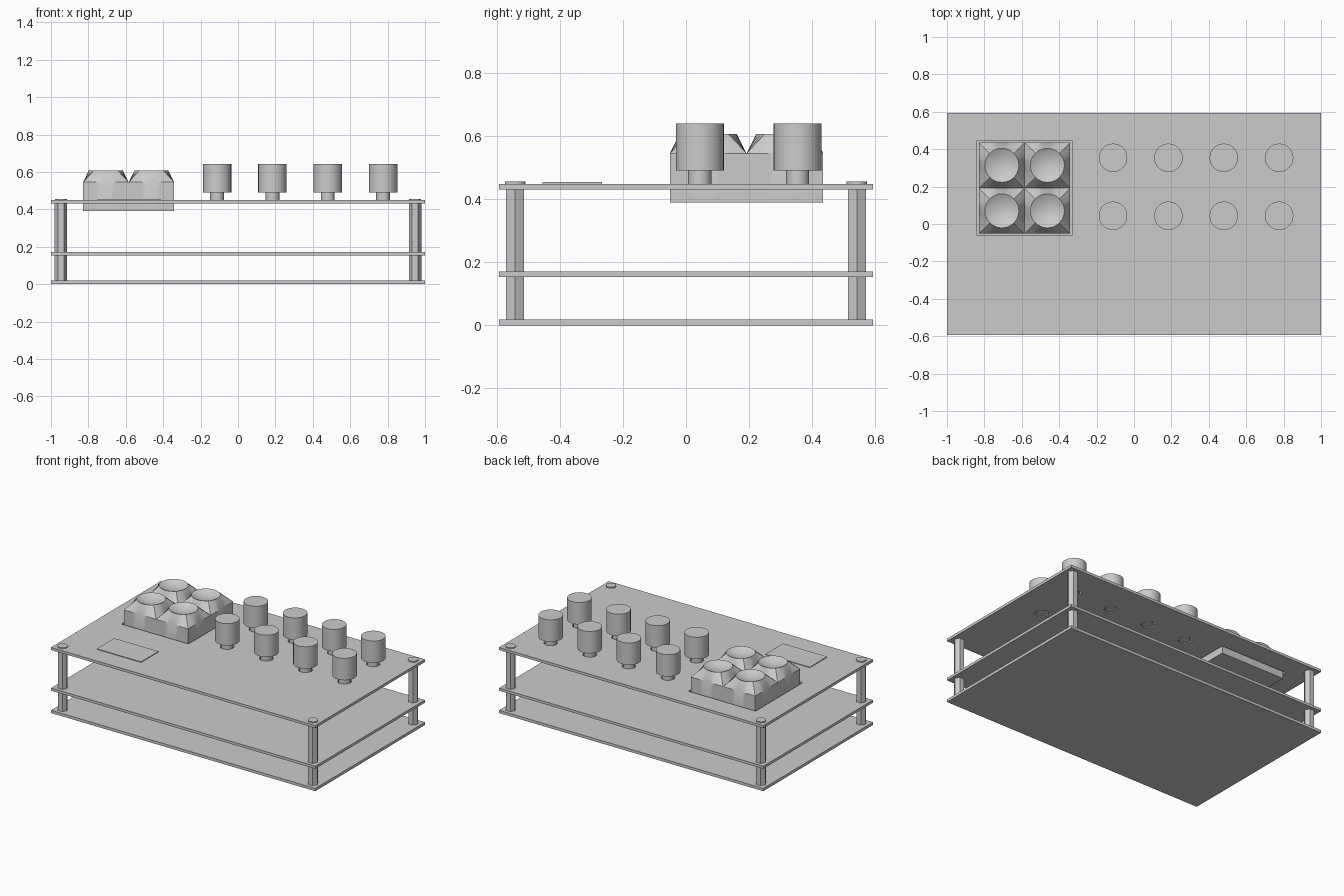
import bpy, bmesh
from math import cos, sin, pi, radians

old = bpy.data.objects.get("Cube")
if old:
    bpy.data.objects.remove(old, do_unlink=True)

grey = bpy.data.materials.new("plain grey")
grey.use_nodes = True
grey.diffuse_color = (0.6, 0.6, 0.6, 1)
grey.node_tree.nodes["Principled BSDF"].inputs["Base Color"].default_value = grey.diffuse_color


def finish(name, bm, smooth=False):
    bmesh.ops.recalc_face_normals(bm, faces=bm.faces)
    mesh = bpy.data.meshes.new(name)
    bm.to_mesh(mesh)
    bm.free()
    mesh.materials.append(grey)
    obj = bpy.data.objects.new(name, mesh)
    bpy.context.collection.objects.link(obj)
    bpy.ops.object.select_all(action='DESELECT')
    obj.select_set(True)
    bpy.context.view_layer.objects.active = obj
    if smooth:
        bpy.ops.object.shade_smooth_by_angle(angle=radians(30))
    return obj


def box(name, x0, x1, y0, y1, z0, z1):
    bm = bmesh.new()
    bmesh.ops.create_cube(bm, size=1)
    for v in bm.verts:
        v.co.x = x1 if v.co.x > 0 else x0
        v.co.y = y1 if v.co.y > 0 else y0
        v.co.z = z1 if v.co.z > 0 else z0
    return finish(name, bm)


def loft(name, rings, smooth=True):
    """Skin a closed solid through rings of equal point count."""
    bm = bmesh.new()
    loops = [[bm.verts.new(p) for p in ring] for ring in rings]
    n = len(loops[0])
    for a, b in zip(loops, loops[1:]):
        for i in range(n):
            j = (i + 1) % n
            bm.faces.new((a[i], a[j], b[j], b[i]))
    bm.faces.new(loops[0])
    bm.faces.new(loops[-1])
    return finish(name, bm, smooth)


def circle(x, y, z, r, n=32):
    return [(x + r * cos(2 * pi * i / n), y + r * sin(2 * pi * i / n), z) for i in range(n)]


def square(x, y, z, h, n=32):
    pts = []
    for cx, cy, _ in circle(0, 0, 0, 1, n):
        k = h / max(abs(cx), abs(cy))
        pts.append((x + cx * k, y + cy * k, z))
    return pts


def cylinder(name, x, y, r, z0, z1, n=32):
    return loft(name, [circle(x, y, z0, r, n), circle(x, y, z1, r, n)], n > 6)


W, D = 1.0, 0.593
PAD_X, PAD_Y, PAD = -0.585, 0.192, 0.1217
knobs = [(-0.112 + 0.296 * i, y) for i in range(4) for y in (0.044, 0.354)]

# Three stacked plates
box("bottom_plate", -W, W, -D, D, 0, 0.019)
box("middle_plate", -W, W, -D, D, 0.153, 0.171)
top = box("top_plate", -W, W, -D, D, 0.431, 0.449)

# Openings in the top plate for the pads and knob shafts
cutters = [box("pad_cutter", PAD_X - 0.254, PAD_X + 0.254,
               PAD_Y - 0.254, PAD_Y + 0.254, 0.4, 0.5)]
cutters += [cylinder("shaft_cutter", x, y, 0.043, 0.4, 0.5) for x, y in knobs]
for c in cutters:
    mod = top.modifiers.new("opening", 'BOOLEAN')
    mod.operation, mod.solver, mod.object = 'DIFFERENCE', 'EXACT', c
bpy.context.view_layer.objects.active = top
for mod in list(top.modifiers):
    bpy.ops.object.modifier_apply(modifier=mod.name)
for c in cutters:
    bpy.data.objects.remove(c, do_unlink=True)

# Corner posts with screw heads
for sx, side in ((-1, "right"), (1, "left")):
    for sy, end in ((-1, "front"), (1, "back")):
        x, y = sx * 0.947, sy * 0.542
        cylinder(f"{end}_{side}_post", x, y, 0.033, 0.019, 0.431, 6)
        cylinder(f"{end}_{side}_screw", x, y, 0.032, 0.449, 0.456)

# Knobs on shafts
for i, (x, y) in enumerate(knobs, 1):
    cylinder(f"knob_shaft_{i}", x, y, 0.037, 0.433, 0.491)
    cylinder(f"knob_{i}", x, y, 0.076, 0.491, 0.641)

# Square pads tapering to a round, dished top
for i, (sx, sy) in enumerate(((-1, -1), (1, -1), (-1, 1), (1, 1)), 1):
    x, y = PAD_X + sx * PAD, PAD_Y + sy * PAD
    rings = [square(x, y, 0.39, PAD), square(x, y, 0.545, PAD), circle(x, y, 0.607, 0.091)]
    for k in range(1, 8):
        r = 0.091 * (1 - k / 8)
        rings.append(circle(x, y, 0.607 - 0.025 * (1 - (r / 0.091) ** 2), r))
    loft(f"pad_{i}", rings)

# Small display panel
box("display_panel", -0.75, -0.415, -0.455, -0.267, 0.449, 0.454)
